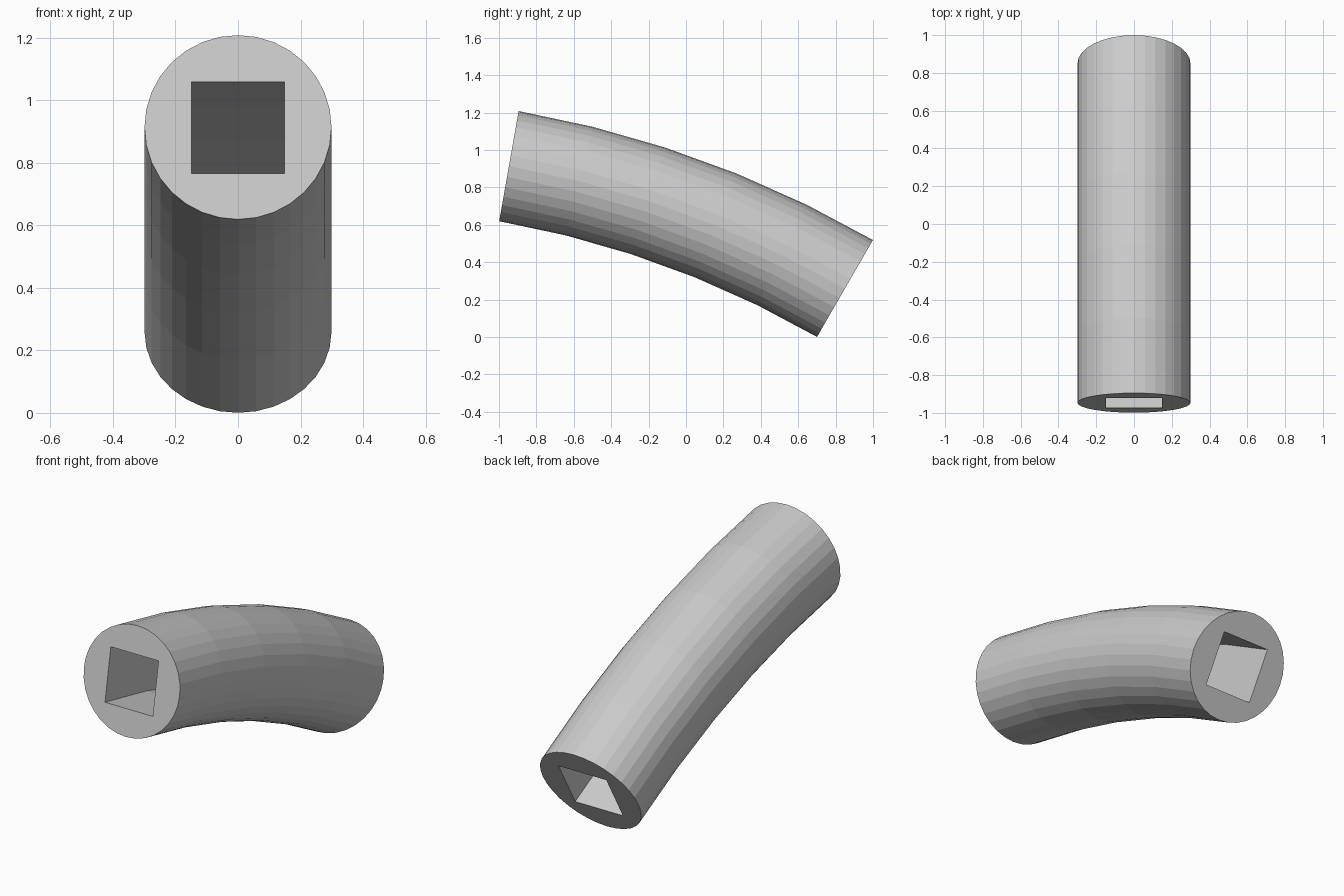
import bpy, bmesh
from math import sin, cos, radians, pi

if "Cube" in bpy.data.objects:
    bpy.data.objects.remove(bpy.data.objects["Cube"])

# Bend: arc centre in the YZ plane, arc radius, start/end tilt, segments
CY, CZ, R = -1.903, -4.509, 5.506
A0, A1, SEGS = 10, 30, 5
SIDES, RAD, HALF = 32, 0.299, 0.149


def sweep(name, profile):
    """Sweep a closed (side, up) profile along the arc and cap both ends."""
    bm = bmesh.new()
    rings = []
    for i in range(SEGS + 1):
        a = radians(A0 + (A1 - A0) * i / SEGS)
        rings.append([bm.verts.new((u, CY + (R + v) * sin(a), CZ + (R + v) * cos(a)))
                      for u, v in profile])
    n = len(profile)
    for p, q in zip(rings, rings[1:]):
        for k in range(n):
            j = (k + 1) % n
            bm.faces.new((p[k], p[j], q[j], q[k]))
    bm.faces.new(rings[0])
    bm.faces.new(rings[-1])
    bmesh.ops.recalc_face_normals(bm, faces=bm.faces)
    # the cutter runs slightly past the tube ends
    if name == "square_bore_cutter":
        for ring, sgn, ang in ((rings[0], -1, A0), (rings[-1], 1, A1)):
            a = radians(ang)
            for v in ring:
                v.co.y += sgn * 0.05 * cos(a)
                v.co.z -= sgn * 0.05 * sin(a)
    me = bpy.data.meshes.new(name)
    bm.to_mesh(me)
    bm.free()
    ob = bpy.data.objects.new(name, me)
    bpy.context.collection.objects.link(ob)
    return ob


# Round outer tube
tube = sweep("bent_tube", [(RAD * sin(2 * pi * k / SIDES), RAD * cos(2 * pi * k / SIDES))
                           for k in range(SIDES)])

# Square hole running through the tube
cutter = sweep("square_bore_cutter", [(-HALF, -HALF), (HALF, -HALF), (HALF, HALF), (-HALF, HALF)])
cutter.hide_render = True
cutter.hide_set(True)

bore = tube.modifiers.new("square_bore", 'BOOLEAN')
bore.operation = 'DIFFERENCE'
bore.solver = 'EXACT'
bore.object = cutter
